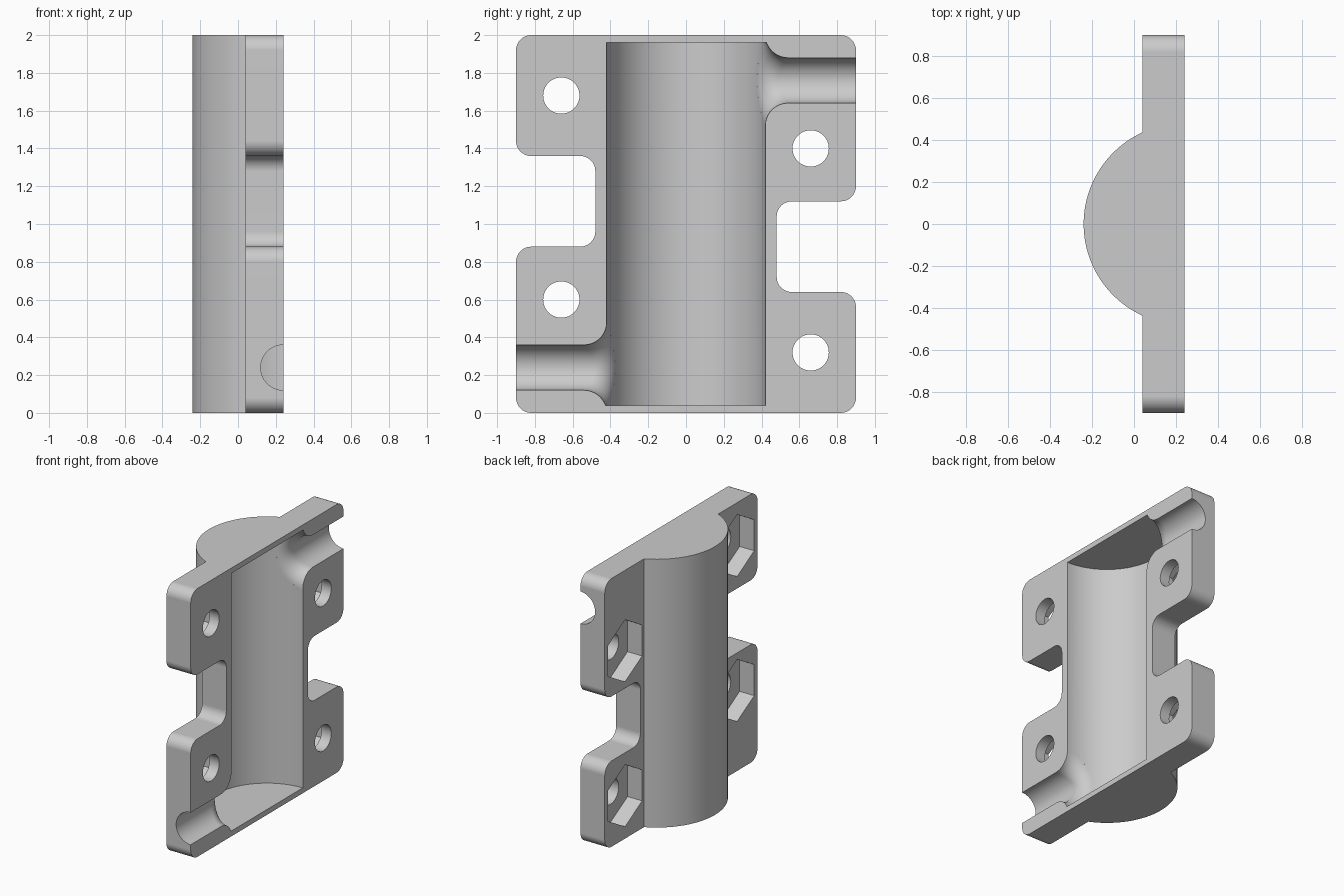
import bpy, bmesh, math
from mathutils import Vector

if "Cube" in bpy.data.objects:
    bpy.data.objects.remove(bpy.data.objects["Cube"], do_unlink=True)

FACE = 0.24      # x of the flat mating face, and of the bore axis
BACK = 0.04      # x of the back of the flange
BORE, SHELL = 0.42, 0.48
PORT, FILLET = 0.12, 0.12
WALL = 0.04      # end wall thickness

grey = bpy.data.materials.new("plain grey")
grey.use_nodes = True
grey.diffuse_color = (0.6, 0.6, 0.6, 1)
grey.node_tree.nodes["Principled BSDF"].inputs["Base Color"].default_value = (0.6, 0.6, 0.6, 1)


def loft(name, rings):
    """Closed solid through a list of rings with equal point counts."""
    bm = bmesh.new()
    loops = [[bm.verts.new(p) for p in ring] for ring in rings]
    for a, b in zip(loops, loops[1:]):
        for i in range(len(a)):
            j = (i + 1) % len(a)
            bm.faces.new((a[i], a[j], b[j], b[i]))
    bm.faces.new(loops[0])
    bm.faces.new(loops[-1])
    bmesh.ops.recalc_face_normals(bm, faces=bm.faces)
    mesh = bpy.data.meshes.new(name)
    bm.to_mesh(mesh)
    bm.free()
    mesh.materials.append(grey)
    ob = bpy.data.objects.new(name, mesh)
    bpy.context.collection.objects.link(ob)
    return ob


def prism_x(name, outline, x0, x1):
    return loft(name, [[(x, y, z) for y, z in outline] for x in (x0, x1)])


def prism_z(name, outline, z0, z1):
    return loft(name, [[(x, y, z) for x, y in outline] for z in (z0, z1)])


def circle(cx, cy, r, n, start=0.0):
    return [(cx + r * math.cos(start + math.tau * i / n),
             cy + r * math.sin(start + math.tau * i / n)) for i in range(n)]


def rounded(corners, r, steps=8):
    """Round every right-angled corner of an outline."""
    out = []
    for i, c in enumerate(corners):
        c = Vector(c)
        a = (Vector(corners[i - 1]) - c).normalized() * r
        b = (Vector(corners[(i + 1) % len(corners)]) - c).normalized() * r
        for k in range(steps + 1):
            t = math.pi / 2 * k / steps
            out.append(c + a + b - b * math.cos(t) - a * math.sin(t))
    return out


def combine(body, tool, operation):
    mod = body.modifiers.new(operation, 'BOOLEAN')
    mod.operation, mod.solver, mod.object = operation, 'EXACT', tool
    bpy.context.view_layer.objects.active = body
    bpy.ops.object.modifier_apply(modifier=mod.name)
    bpy.data.objects.remove(tool, do_unlink=True)


# Flange with a staggered notch in each side
corners = [(-0.9, 0), (0.9, 0), (0.9, 0.64), (SHELL, 0.64), (SHELL, 1.12), (0.9, 1.12),
           (0.9, 2), (-0.9, 2), (-0.9, 1.36), (-SHELL, 1.36), (-SHELL, 0.88), (-0.9, 0.88)]
housing = prism_x("clamp_housing", rounded(corners, 0.08), BACK, FACE)

# Half-round shell, ending inside the flange
half = math.acos((FACE - 0.1) / SHELL)
arc = [math.pi - half + 2 * half * i / 64 for i in range(65)]
shell = prism_z("shell", [(FACE + SHELL * math.cos(a), SHELL * math.sin(a)) for a in arc], 0, 2)
combine(housing, shell, 'UNION')

# Main bore, closed at both ends
combine(housing, prism_z("bore", circle(FACE, 0, BORE, 128), WALL, 2 - WALL), 'DIFFERENCE')


# Side ports, blended into the bore by a rolling-ball fillet
def port_section(angle, steps=10):
    s, c = math.sin(angle), math.cos(angle)
    reach = PORT + FILLET
    depth = reach * s
    ball = Vector((-depth, -math.sqrt((BORE + FILLET) ** 2 - depth ** 2), reach * c))
    to_port = Vector((s, 0, -c))
    to_bore = Vector((-ball.x, -ball.y, 0)).normalized()
    pts = [Vector((-PORT * s, -1.0, PORT * c))]
    for k in range(steps + 1):
        pts.append(ball + FILLET * to_port.slerp(to_bore, k / steps))
    pts.append(Vector((pts[-1].x, -0.1, pts[-1].z)))
    limit = PORT * 2 - WALL
    return [(p.x + FACE, p.y, max(p.z, -limit) + 0.24) for p in pts]


sections = [port_section(math.tau * i / 64) for i in range(64)]
rings = list(zip(*sections))
combine(housing, loft("port_right", rings), 'DIFFERENCE')
turned = [[(x, -y, 2 - z) for x, y, z in ring] for ring in rings]
combine(housing, loft("port_left", turned), 'DIFFERENCE')

# Bolt holes with hexagonal nut pockets on the back
for y, z in ((-0.66, 1.68), (-0.66, 0.6), (0.66, 1.4), (0.66, 0.32)):
    combine(housing, prism_x("bolt_hole", circle(y, z, 0.096, 40), -0.1, 0.4), 'DIFFERENCE')
    pocket = circle(y, z, 0.2 / math.cos(math.pi / 6), 6, math.pi / 6)
    combine(housing, prism_x("nut_pocket", pocket, -0.1, 0.16), 'DIFFERENCE')

# Smooth curved surfaces, keep the edges crisp
bpy.ops.object.select_all(action='DESELECT')
housing.select_set(True)
bpy.context.view_layer.objects.active = housing
bpy.ops.object.shade_smooth_by_angle(angle=math.radians(30))
weighted = housing.modifiers.new("even_shading", 'WEIGHTED_NORMAL')
weighted.keep_sharp = True
